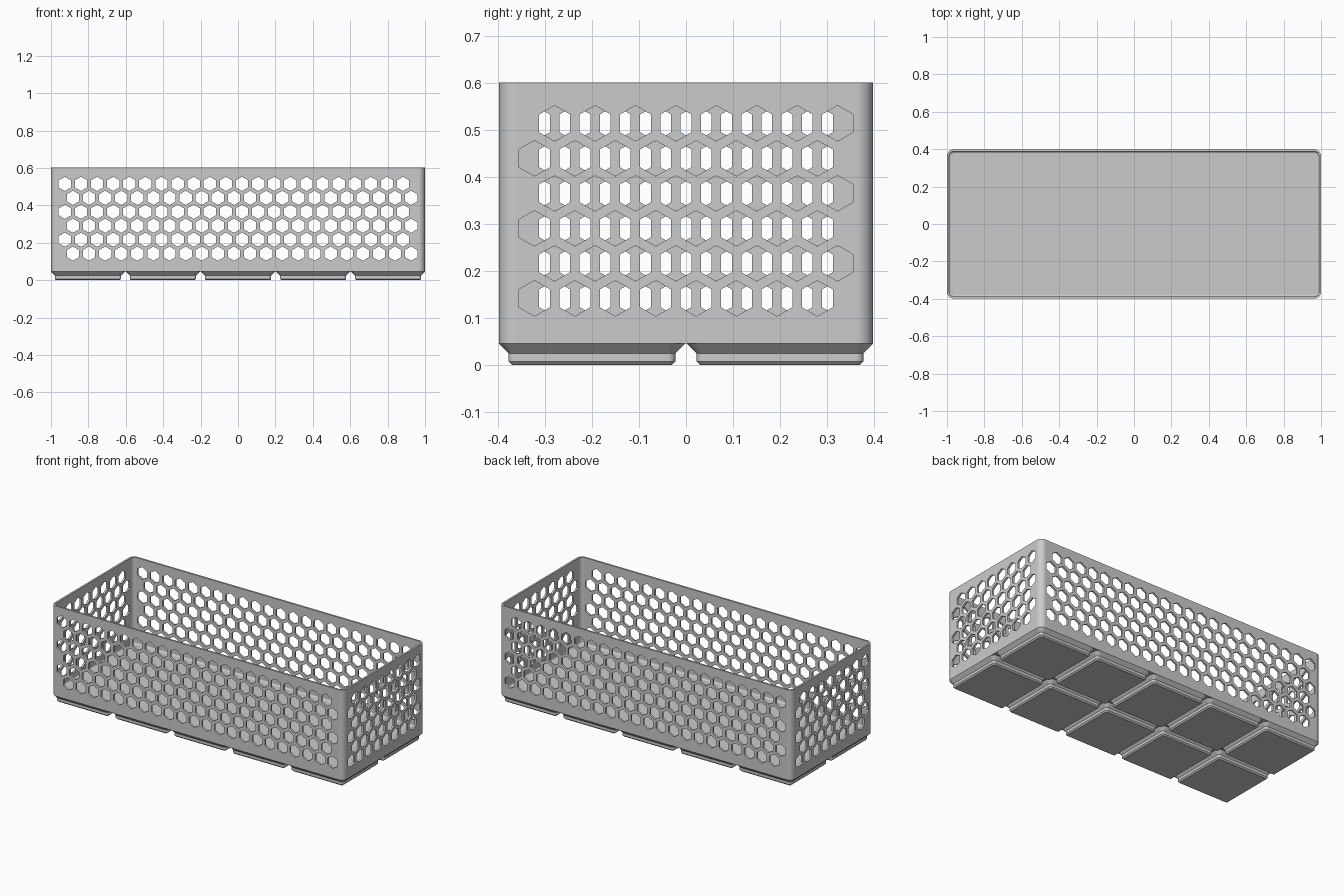
import bpy
import bmesh
import math
from mathutils import Vector

cube = bpy.data.objects.get("Cube")
if cube:
    bpy.data.objects.remove(cube, do_unlink=True)

# Main dimensions
HALF_X, HALF_Y, HEIGHT = 1.0, 0.3986, 0.6015
CELL = 0.401            # spacing of the feet
FOOT_TOP = 0.0454
FLOOR = 0.067
WALL = 0.0115
CORNER = 0.0358
FILLET = 0.01
PITCH = 0.0861          # spacing of the holes
HOLE_R = 0.038

grey = bpy.data.materials.new("grey plastic")
grey.use_nodes = True
grey.diffuse_color = (0.6, 0.6, 0.6, 1)
grey.node_tree.nodes["Principled BSDF"].inputs["Base Color"].default_value = grey.diffuse_color


def rounded_ring(bm, hx, hy, r, z, steps=8):
    """Loop of vertices round a rectangle with rounded corners."""
    ring = []
    for quarter, (sx, sy) in enumerate([(1, 1), (-1, 1), (-1, -1), (1, -1)]):
        for i in range(steps + 1):
            a = (quarter + i / steps) * math.pi / 2
            ring.append(bm.verts.new((sx * (hx - r) + r * math.cos(a),
                                      sy * (hy - r) + r * math.sin(a), z)))
    return ring


def loft(bm, rings):
    for low, high in zip(rings, rings[1:]):
        for i in range(len(low)):
            j = (i + 1) % len(low)
            bm.faces.new((low[i], low[j], high[j], high[i]))


def make_object(name, bm):
    bmesh.ops.recalc_face_normals(bm, faces=bm.faces)
    mesh = bpy.data.meshes.new(name)
    bm.to_mesh(mesh)
    bm.free()
    mesh.materials.append(grey)
    obj = bpy.data.objects.new(name, mesh)
    bpy.context.collection.objects.link(obj)
    return obj


def activate(obj):
    bpy.ops.object.select_all(action='DESELECT')
    obj.select_set(True)
    bpy.context.view_layer.objects.active = obj


def finish(obj):
    """Smooth the rounded corners while the walls stay flat."""
    activate(obj)
    bpy.ops.object.shade_smooth_by_angle(angle=math.radians(30))
    mod = obj.modifiers.new("flat_walls", 'WEIGHTED_NORMAL')
    mod.keep_sharp = True


def hex_prism(bm, centre, along, across):
    """Pointed-top hexagonal prism, centred, reaching along its axis both ways."""
    ends = []
    for sign in (-1, 1):
        ends.append([bm.verts.new(centre + sign * along + HOLE_R * (
            across * math.sin(k * math.pi / 3) + Vector((0, 0, math.cos(k * math.pi / 3)))))
            for k in range(6)])
        bm.faces.new(ends[-1])
    loft(bm, ends)


# Box: outside wall, rim, inside wall, floor fillet, floor
bm = bmesh.new()
rings = [rounded_ring(bm, HALF_X, HALF_Y, CORNER, z) for z in (FOOT_TOP, HEIGHT)]
inner_r = CORNER - WALL
rings.append(rounded_ring(bm, HALF_X - WALL, HALF_Y - WALL, inner_r, HEIGHT))
for i in range(5):
    a = i / 4 * math.pi / 2
    inset = FILLET * (1 - math.cos(a))
    rings.append(rounded_ring(bm, HALF_X - WALL - inset, HALF_Y - WALL - inset,
                              inner_r - inset, FLOOR + FILLET * (1 - math.sin(a))))
loft(bm, rings)
bm.faces.new(rings[0])
bm.faces.new(rings[-1])
box = make_object("box", bm)

# Honeycomb holes: six staggered rows through all four walls
bm = bmesh.new()
for row in range(6):
    z = 0.515 - row * PITCH * math.sqrt(3) / 2
    shift = PITCH / 4 * (-1 if row % 2 == 0 else 1)
    for i in range(22):
        x = (i - 10.5) * PITCH + shift
        hex_prism(bm, Vector((x, 0, z)), Vector((0, 0.5, 0)), Vector((1, 0, 0)))
    for side in (-1, 1):
        for i in range(8):
            y = (i - 3.5) * PITCH - side * shift
            hex_prism(bm, Vector((side * HALF_X, y, z)), Vector((0.025, 0, 0)), Vector((0, 1, 0)))
cutter = make_object("hole_cutter", bm)
cutter.hide_render = True

mod = box.modifiers.new("holes", 'BOOLEAN')
mod.operation = 'DIFFERENCE'
mod.solver = 'EXACT'
mod.object = cutter
activate(box)
bpy.ops.object.modifier_apply(modifier=mod.name)
bpy.data.objects.remove(cutter, do_unlink=True)
finish(box)

# Feet: stepped pads, five by two, open where they join the box
bm = bmesh.new()
rings = [rounded_ring(bm, half, half, r, z) for half, r, z in (
    (0.170, 0.0076, 0), (0.1776, 0.0153, 0.0076),
    (0.1776, 0.0153, 0.0248), (0.1981, CORNER, FOOT_TOP))]
loft(bm, rings)
bm.faces.new(rings[0])
foot = make_object("foot", bm)
for col in range(5):
    for row in range(2):
        pad = foot
        if col or row:
            pad = bpy.data.objects.new(f"foot_{col}_{row}", foot.data)
            bpy.context.collection.objects.link(pad)
        pad.location = ((col - 2) * CELL, (row - 0.5) * CELL, 0)
        finish(pad)
